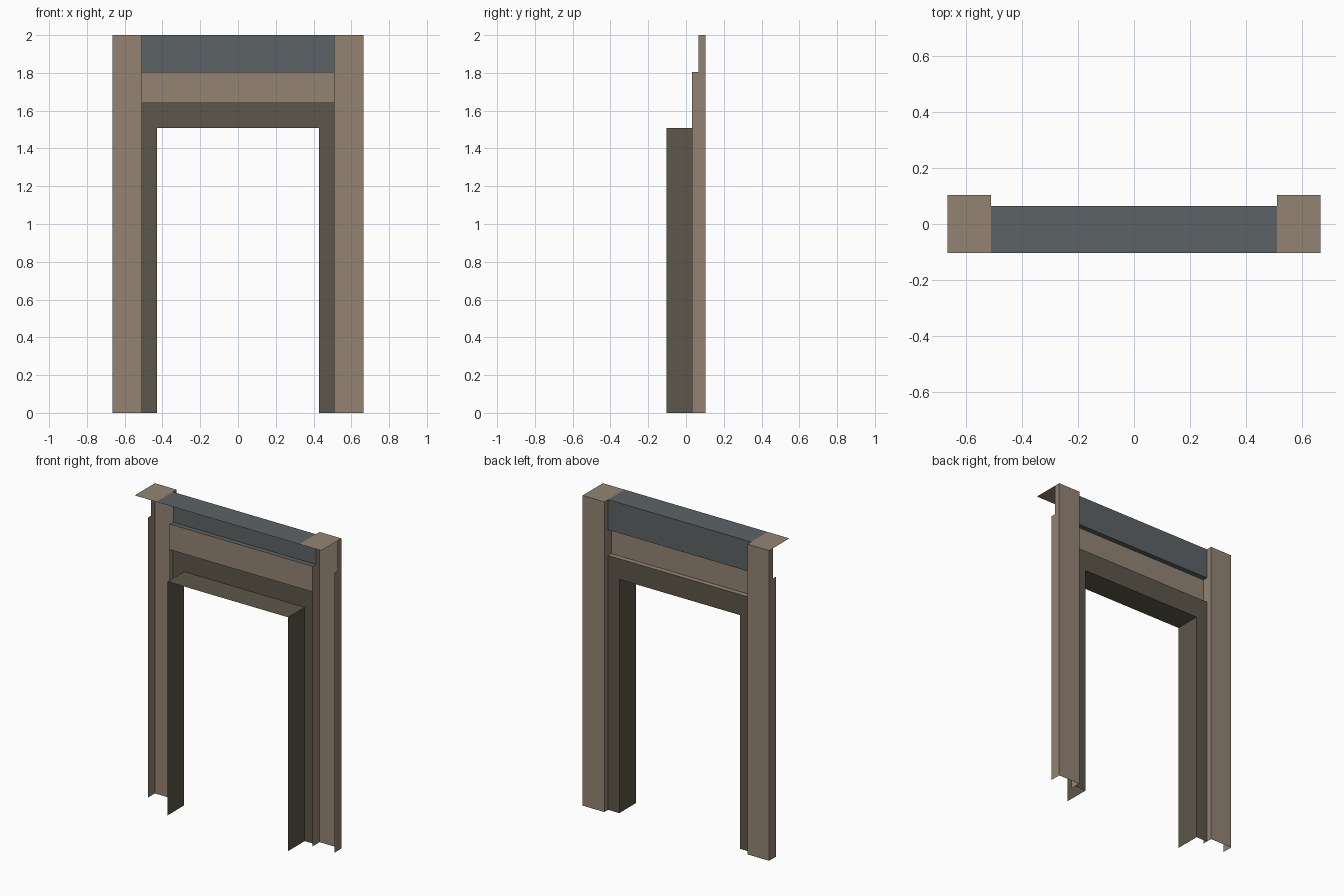
import bpy, bmesh
from mathutils import Vector

if "Cube" in bpy.data.objects:
    bpy.data.objects.remove(bpy.data.objects["Cube"])

# Main dimensions
HALF, INNER, OPEN = 0.665, 0.51, 0.43      # outer edge, trim edge, opening edge (x)
FRONT, BACK = -0.103, 0.103                # overall depth (y)
LIP, PANEL = 0.033, 0.065                  # recessed and raised trim planes (y)
TOP, LEDGE, BAND, SOFFIT = 2.0, 1.805, 1.64, 1.507   # heights (z)


def material(name, rgb):
    m = bpy.data.materials.new(name)
    m.diffuse_color = (*rgb, 1)
    m.use_nodes = True
    m.node_tree.nodes["Principled BSDF"].inputs["Base Color"].default_value = m.diffuse_color
    return m


brown = material("warm_brown", (0.296, 0.231, 0.174))
olive = material("dark_olive", (0.109, 0.095, 0.067))
slate = material("slate_grey", (0.107, 0.125, 0.130))


def sheet(name, sweeps, mat, mirror=False):
    """Thin folded sheet: each sweep is (profile points, sweep vector)."""
    bm = bmesh.new()
    for points, vec in sweeps:
        v = Vector(vec)
        a = [bm.verts.new(p) for p in points]
        b = [bm.verts.new(Vector(p) + v) for p in points]
        for i in range(len(a) - 1):
            bm.faces.new((a[i], b[i], b[i + 1], a[i + 1]))
    bmesh.ops.remove_doubles(bm, verts=bm.verts, dist=1e-5)
    mesh = bpy.data.meshes.new(name)
    bm.to_mesh(mesh)
    bm.free()
    mesh.materials.append(mat)
    ob = bpy.data.objects.new(name, mesh)
    bpy.context.collection.objects.link(ob)
    if mirror:
        ob.modifiers.new("Mirror", 'MIRROR').use_axis[0] = True
    return ob


def across(half, yz):
    """Profile in y/z swept over the full width between -half and half."""
    return [(-half, y, z) for y, z in yz], (2 * half, 0, 0)


def upright(z0, z1, xy):
    """Plan profile in x/y swept upward."""
    return [(x, y, z0) for x, y in xy], (0, 0, z1 - z0)


def channel(depth):
    return [(INNER, depth), (INNER, BACK), (HALF, BACK), (HALF, depth)]


# Open channel posts, shallower above the ledge, with a full-depth cap
sheet("side_posts", [upright(0, LEDGE, channel(LIP)),
                     upright(LEDGE, TOP, channel(PANEL))], brown, True)
sheet("post_caps", [([(INNER, FRONT, TOP), (INNER, BACK, TOP)],
                     (HALF - INNER, 0, 0))], brown, True)

# Header: top sheet, upper panel and its underside
sheet("header_panel", [across(INNER, [(FRONT, TOP), (PANEL, TOP),
                                      (PANEL, LEDGE), (LIP, LEDGE)])], slate)

# Recessed band with a small ledge
sheet("lintel_band", [across(INNER, [(LIP, LEDGE), (LIP, BAND),
                                     (PANEL, BAND)])], brown)

# Lining around the opening
sheet("lintel_lining", [across(OPEN, [(PANEL, BAND), (PANEL, SOFFIT),
                                      (FRONT, SOFFIT)])], olive)
sheet("jamb_lining", [upright(0, SOFFIT, [(OPEN, FRONT), (OPEN, PANEL)]),
                      upright(0, BAND, [(OPEN, PANEL), (INNER, PANEL)])],
      olive, True)
